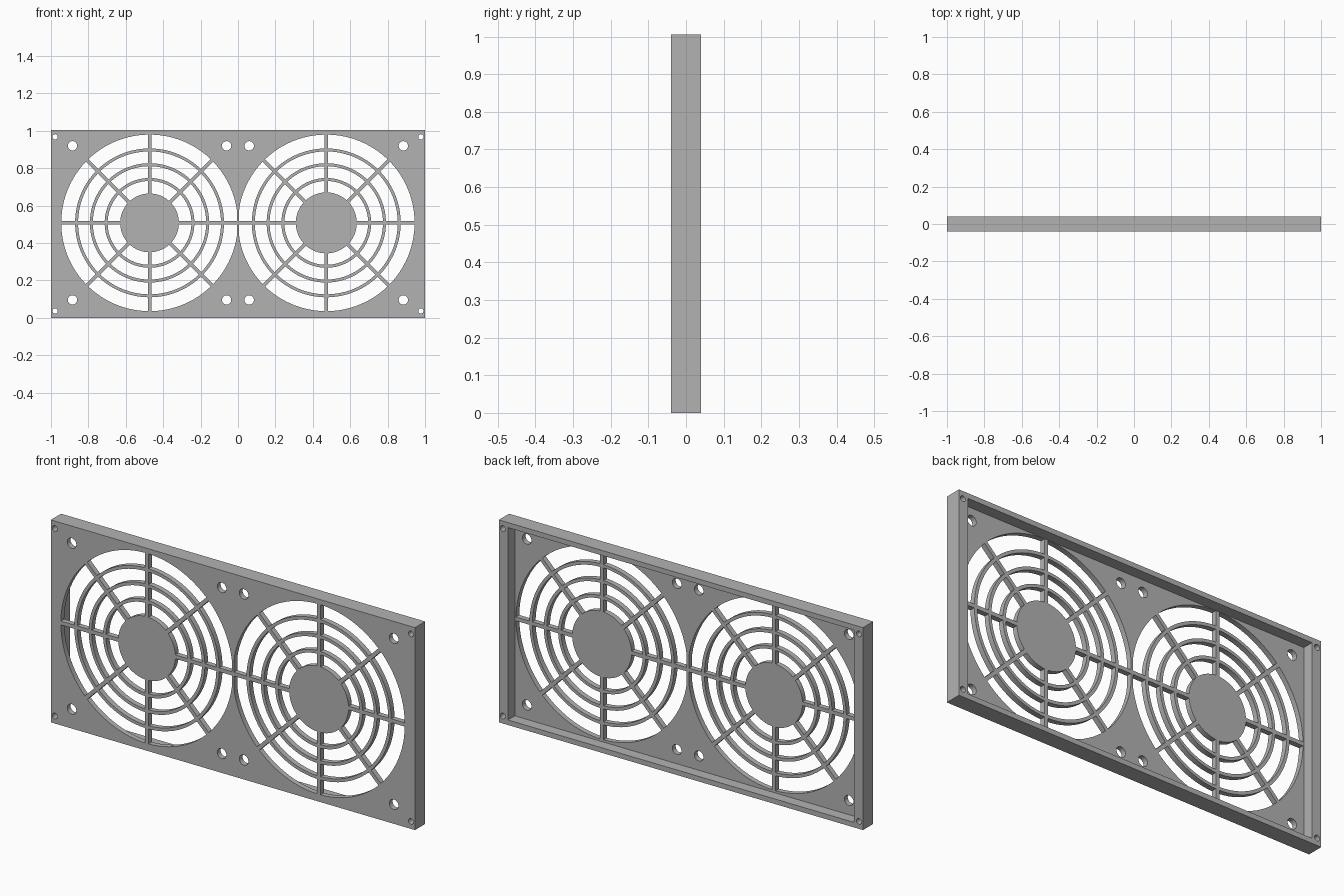
import bpy, bmesh, math
from mathutils import Matrix

if "Cube" in bpy.data.objects:
    bpy.data.objects.remove(bpy.data.objects["Cube"])

H = 1.005            # panel height
FRONT, BACK = -0.04, 0.04
PANEL_BACK = -0.014  # rear face of the thin grille panel
CZ = 0.508           # height of both fan centres
FAN_R = 0.472        # opening radius
SPOKE = 0.0095       # half width of a spoke
RING = 0.008         # half width of a ring
STRIP = 0.006        # half width of the web between the fans

grey = bpy.data.materials.new("grey_plastic")
grey.diffuse_color = (0.45, 0.45, 0.45, 1)
grey.use_nodes = True
grey.node_tree.nodes["Principled BSDF"].inputs["Base Color"].default_value = grey.diffuse_color


def circle(x, z, r, n=24):
    return [(x + r * math.cos(math.tau * i / n), z + r * math.sin(math.tau * i / n))
            for i in range(n)]


def rect(x0, z0, x1, z1):
    return [(x0, z0), (x1, z0), (x1, z1), (x0, z1)]


def arc(cx, r, k, steps=12):
    """Arc of one 45 degree sector, leaving room for the spokes on both sides."""
    gap = math.asin(SPOKE / r)
    a0, a1 = k * math.pi / 4 + gap, (k + 1) * math.pi / 4 - gap
    pts = []
    for i in range(steps + 1):
        a = a0 + (a1 - a0) * i / steps
        x = cx + r * math.cos(a)
        x = max(x, STRIP) if cx > 0 else min(x, -STRIP)
        pts.append((x, CZ + r * math.sin(a)))
    return pts


def plate(name, loops, y0, y1):
    """Flat plate from an outline and its holes, standing upright from y0 to y1."""
    cu = bpy.data.curves.new(name, 'CURVE')
    cu.dimensions = '2D'
    cu.fill_mode = 'BOTH'
    cu.extrude = (y1 - y0) / 2
    for loop in loops:
        s = cu.splines.new('POLY')
        s.points.add(len(loop) - 1)
        for p, (x, z) in zip(s.points, loop):
            p.co = (x, z, 0, 1)
        s.use_cyclic_u = True
    tmp = bpy.data.objects.new(name + "_outline", cu)
    bpy.context.collection.objects.link(tmp)
    dg = bpy.context.evaluated_depsgraph_get()
    me = bpy.data.meshes.new_from_object(tmp.evaluated_get(dg))
    bpy.data.objects.remove(tmp)
    bpy.data.curves.remove(cu)

    me.transform(Matrix.Translation((0, (y0 + y1) / 2, 0)) @ Matrix.Rotation(math.pi / 2, 4, 'X'))
    bm = bmesh.new()
    bm.from_mesh(me)
    bmesh.ops.remove_doubles(bm, verts=bm.verts, dist=1e-5)
    bmesh.ops.recalc_face_normals(bm, faces=bm.faces)
    bm.to_mesh(me)
    bm.free()
    me.materials.clear()
    me.materials.append(grey)
    ob = bpy.data.objects.new(name, me)
    bpy.context.collection.objects.link(ob)
    bpy.ops.object.select_all(action='DESELECT')
    ob.select_set(True)
    bpy.context.view_layer.objects.active = ob
    bpy.ops.object.shade_smooth_by_angle(angle=math.radians(30))
    return ob


# Small corner holes run through both panel and rim
corner_holes = [circle(x, z, 0.014, 20) for x in (-0.978, 0.978) for z in (0.037, 0.968)]
outline = rect(-1, 0, 1, H)

# Front panel: the grille is what remains between the sector-shaped openings
panel = [outline] + corner_holes
for cx, hub in ((-0.473, 0.157), (0.472, 0.163)):
    edges = [hub]
    for r in (0.232, 0.311, 0.390):
        edges += [r - RING, r + RING]
    edges.append(FAN_R)
    for r0, r1 in zip(edges[::2], edges[1::2]):
        for k in range(8):
            panel.append(arc(cx, r0, k) + arc(cx, r1, k)[::-1])
    # Fan screw holes
    for sx in (-1, 1):
        for sz in (-1, 1):
            panel.append(circle(cx + sx * 0.412, CZ + sz * 0.412, 0.025))
plate("grille_panel", panel, FRONT, PANEL_BACK)

# Raised rim around the back, wider at the two ends
plate("back_rim", [outline, rect(-0.95, 0.025, 0.95, H - 0.025)] + corner_holes,
      PANEL_BACK, BACK)
